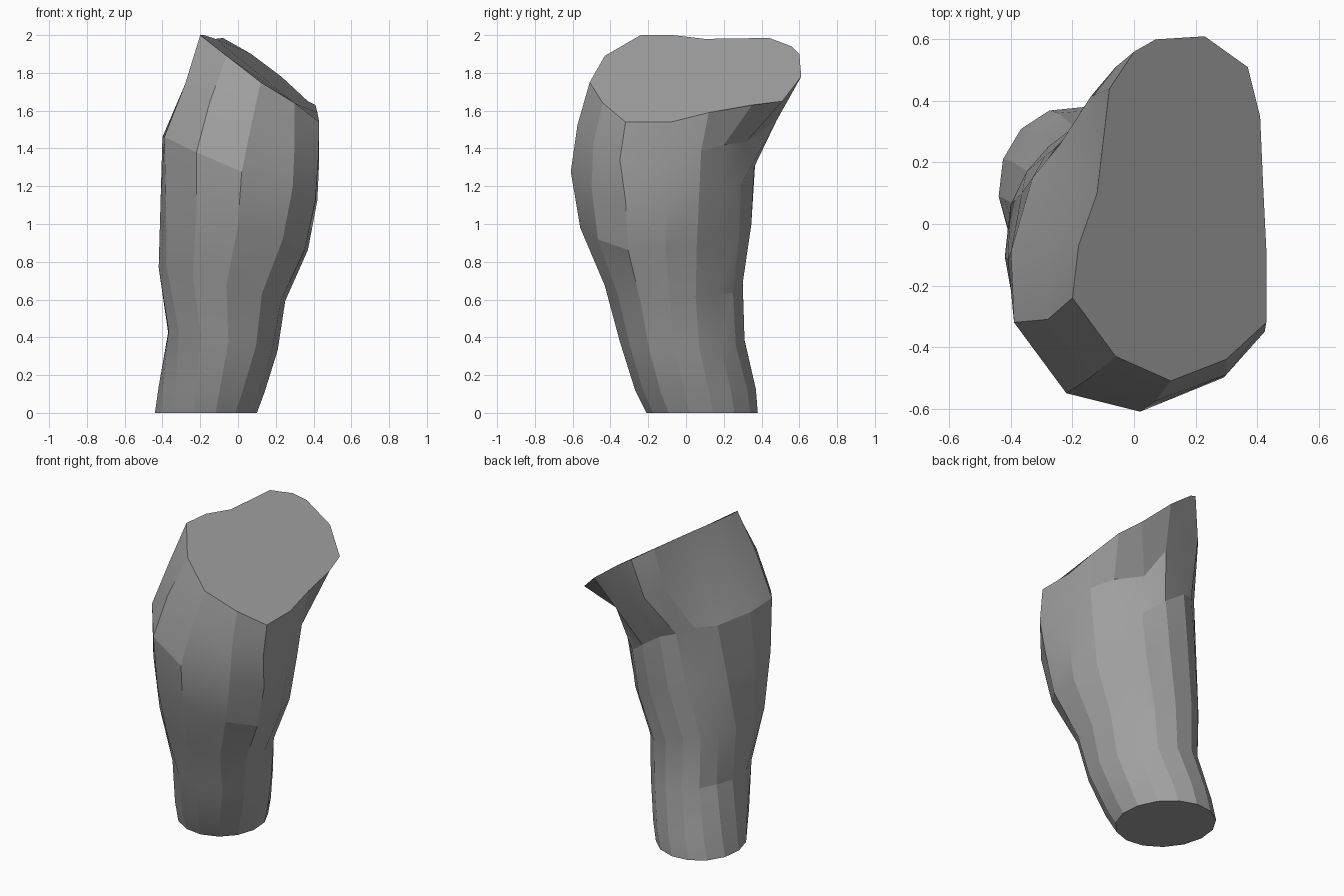
import bpy
import bmesh
from math import sin, cos, radians
from mathutils import Vector

default_cube = bpy.data.objects.get("Cube")
if default_cube:
    bpy.data.objects.remove(default_cube, do_unlink=True)

SIDES = 15

# Slanted upper rim, front outer corner first, anticlockwise from above
rim = [Vector(p) for p in (
    (-.2, -.24, 2), (-.06, -.43, 1.89), (.12, -.51, 1.75), (.3, -.44, 1.64),
    (.43, -.32, 1.54), (.43, -.08, 1.54), (.42, .12, 1.59), (.41, .35, 1.63),
    (.37, .51, 1.65), (.23, .61, 1.78), (.07, .6, 1.9), (0, .56, 1.94),
    (-.08, .44, 1.985), (-.12, .1, 1.98), (-.18, -.07, 2))]

# Cross-section just under the rim, pinched in below the overhang
neck = [Vector(p) for p in (
    (-.28, -.31), (-.15, -.505), (.07, -.575), (.3, -.49), (.425, -.35),
    (.43, -.1), (.4, .08), (.32, .2), (.19, .32), (.16, .48),
    (.04, .5), (-.06, .51), (-.14, .415), (-.19, .14), (-.26, -.08))]

# Cross-section at the widest part of the muscle
bulge = [Vector(p) for p in (
    (-.39, -.32), (-.22, -.55), (.02, -.61), (.29, -.5), (.41, -.32),
    (.42, -.1), (.37, .07), (.27, .19), (.18, .29), (.06, .36),
    (-.07, .37), (-.16, .33), (-.24, .26), (-.33, .15), (-.4, -.09))]

# Slightly skewed oval at the narrow end
SKEW = .05
angles = [radians(-130 + 360 * i / SIDES) for i in range(SIDES)]
ankle = [Vector((cos(a + SKEW), sin(a - SKEW))) for a in angles]

# Each lower ring: share of the rim height, then left, right, front and back limits
BULGE_AT = .73
NECK_AT = .87
rings = [
    (0, -.44, .1, -.21, .38),
    (.07, -.42, .14, -.27, .37),
    (.215, -.37, .21, -.35, .31),
    (.385, -.42, .25, -.43, .3),
    (.56, -.41, .37, -.56, .35),
]


def normalised(points):
    """Scale an outline to fill the unit square."""
    low = [min(p[k] for p in points) for k in (0, 1)]
    high = [max(p[k] for p in points) for k in (0, 1)]
    return [Vector([(p[k] - low[k]) / (high[k] - low[k]) for k in (0, 1)])
            for p in points]


def at_share(outline, share):
    """Tilt an outline to follow the slant of the rim."""
    return [(p.x, p.y, share * top.z) for p, top in zip(outline, rim)]


def lower_ring(share, left, right, front, back):
    """Outline between ankle and bulge, fitted to its limits."""
    amount = (share / BULGE_AT) ** .8
    mixed = [a.lerp(b, amount) for a, b in zip(normalised(ankle), normalised(bulge))]
    fitted = [Vector((left + (right - left) * p.x, front + (back - front) * p.y))
              for p in normalised(mixed)]
    return at_share(fitted, share)


def make_material(name, colour):
    mat = bpy.data.materials.new(name)
    mat.use_nodes = True
    mat.diffuse_color = colour
    mat.node_tree.nodes["Principled BSDF"].inputs["Base Color"].default_value = colour
    return mat


# Loft the limb through all the rings and close both ends
sections = [lower_ring(*ring) for ring in rings]
sections += [at_share(bulge, BULGE_AT), at_share(neck, NECK_AT), rim]
bm = bmesh.new()
loops = [[bm.verts.new(p) for p in section] for section in sections]
for lower, upper in zip(loops, loops[1:]):
    for i in range(SIDES):
        j = (i + 1) % SIDES
        bm.faces.new((lower[i], lower[j], upper[j], upper[i]))
bm.faces.new(loops[0][::-1])
bm.faces.new(loops[-1])
bmesh.ops.recalc_face_normals(bm, faces=bm.faces)

mesh = bpy.data.meshes.new("limb")
bm.to_mesh(mesh)
bm.free()
limb = bpy.data.objects.new("limb", mesh)
bpy.context.collection.objects.link(limb)
mesh.materials.append(make_material("mid grey", (.35, .35, .35, 1)))

# Soft along the length, crisp at the long facets and cut ends
bpy.ops.object.select_all(action='DESELECT')
limb.select_set(True)
bpy.context.view_layer.objects.active = limb
bpy.ops.object.shade_smooth_by_angle(angle=radians(16))
